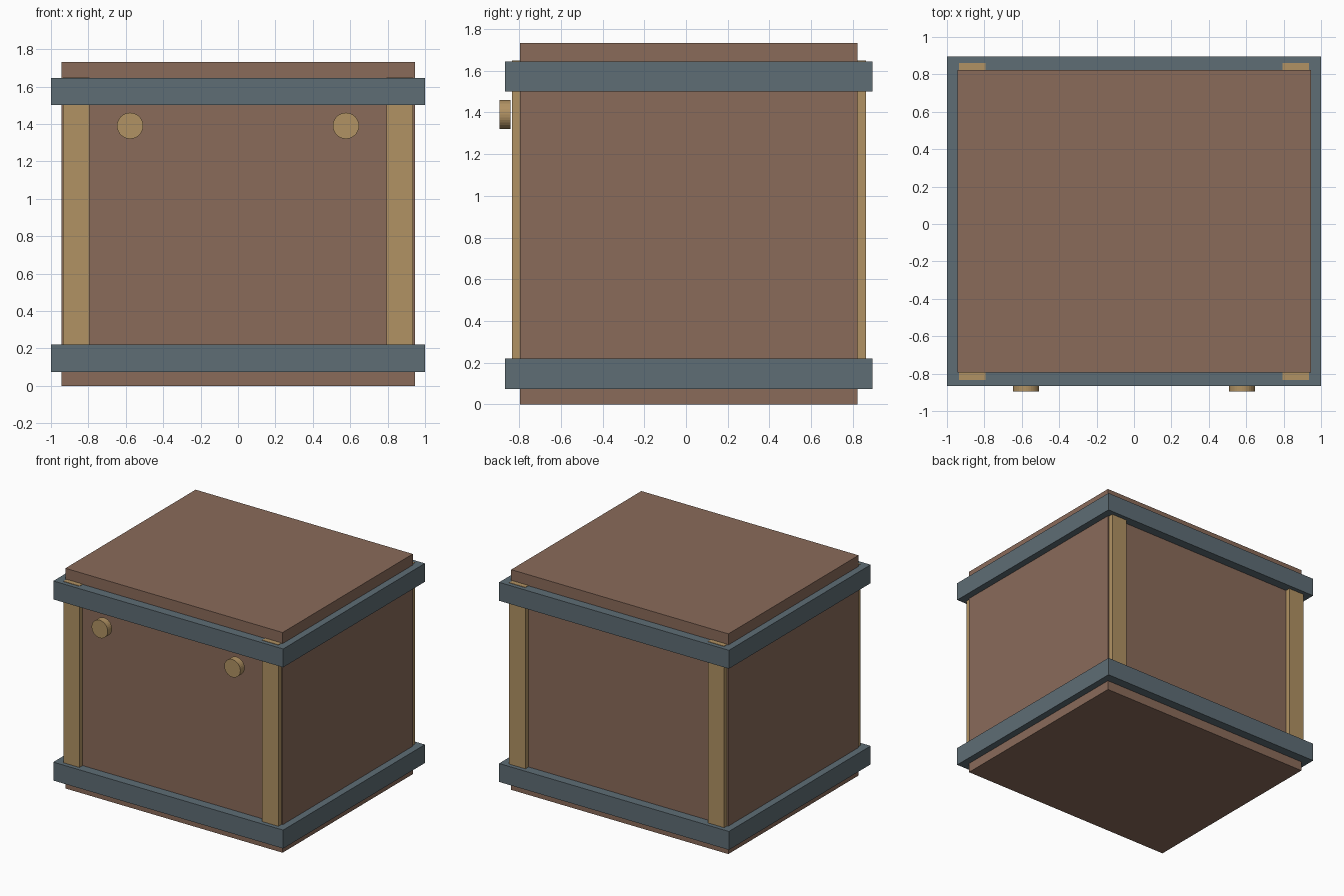
import bpy
import bmesh
import math
from mathutils import Matrix, Vector

if "Cube" in bpy.data.objects:
    bpy.data.objects.remove(bpy.data.objects["Cube"])


def material(name, rgb):
    # sRGB bytes to linear diffuse colour
    m = bpy.data.materials.new(name)
    lin = [((c / 255 + 0.055) / 1.055) ** 2.4 for c in rgb]
    m.diffuse_color = (*lin, 1)
    m.use_nodes = True
    m.node_tree.nodes["Principled BSDF"].inputs["Base Color"].default_value = m.diffuse_color
    return m


WOOD = material("brown wood", (138, 107, 90))
METAL = material("blue grey metal", (94, 109, 117))
TRIM = material("tan trim", (177, 146, 99))
YC = 0.014  # box centre in y; the knobs stick out at the front


def finish(name, bm, mat):
    mesh = bpy.data.meshes.new(name)
    bm.to_mesh(mesh)
    bm.free()
    mesh.materials.append(mat)
    obj = bpy.data.objects.new(name, mesh)
    bpy.context.collection.objects.link(obj)


def box(name, lo, hi, mat):
    lo, hi = Vector(lo), Vector(hi)
    bm = bmesh.new()
    bmesh.ops.create_cube(bm, size=1, matrix=Matrix.Translation((lo + hi) / 2)
                          @ Matrix.Diagonal((*(hi - lo), 1)))
    finish(name, bm, mat)


def knob(name, x):
    bm = bmesh.new()
    bmesh.ops.create_cone(bm, cap_ends=True, segments=32, radius1=0.07, radius2=0.07,
                          depth=0.054, matrix=Matrix.Translation((x, -0.868, 1.39))
                          @ Matrix.Rotation(math.pi / 2, 4, 'X'))
    finish(name, bm, TRIM)


# Crate body
box("crate_body", (-0.945, YC - 0.809, 0), (0.945, YC + 0.809, 1.732), WOOD)

# Bands around the bottom and top
for name, z in (("bottom_band", 0.075), ("top_band", 1.5)):
    box(name, (-1, YC - 0.881, z), (1, YC + 0.881, z + 0.145), METAL)

# Corner posts on front and back, just showing through the top band
for sx, side in ((-1, "left"), (1, "right")):
    x = sorted((sx * 0.795, sx * 0.935))
    for sy, end in ((-1, "front"), (1, "back")):
        y = sorted((YC + sy * 0.79, YC + sy * 0.848))
        box(f"{end}_{side}_post", (x[0], y[0], 0.1), (x[1], y[1], 1.648), TRIM)
    # Round knob on the front
    knob(f"{side}_knob", sx * 0.577)
